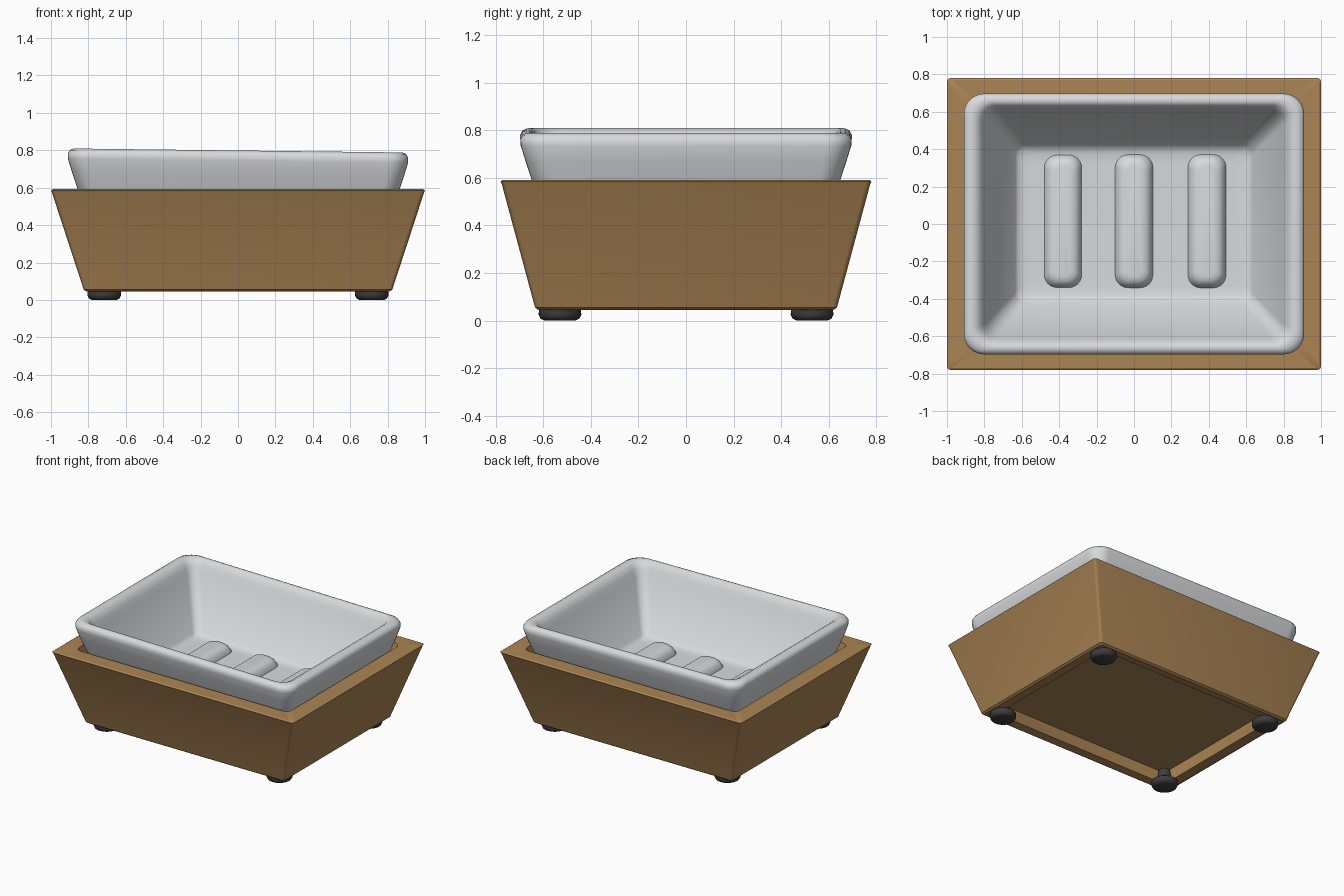
import bpy, bmesh, math

cube = bpy.data.objects.get("Cube")
if cube:
    bpy.data.objects.remove(cube, do_unlink=True)


def material(name, rgb, rough):
    m = bpy.data.materials.new(name)
    m.use_nodes = True
    m.diffuse_color = (*rgb, 1)
    bsdf = m.node_tree.nodes["Principled BSDF"]
    bsdf.inputs["Base Color"].default_value = (*rgb, 1)
    bsdf.inputs["Roughness"].default_value = rough
    return m


wood = material("warm wood", (0.41, 0.235, 0.09), 0.6)
ceramic = material("white ceramic", (0.69, 0.70, 0.72), 0.35)
rubber = material("dark rubber", (0.05, 0.045, 0.048), 0.7)


def rounded_rect(hx, hy, r, z, steps):
    """Points of a rounded rectangle with half sizes hx, hy."""
    pts = []
    for corner, (sx, sy) in enumerate([(1, 1), (-1, 1), (-1, -1), (1, -1)]):
        for i in range(steps + 1):
            a = math.pi / 2 * (corner + i / steps)
            pts.append((sx * (hx - r) + r * math.cos(a),
                        sy * (hy - r) + r * math.sin(a), z))
    return pts


def loft(name, rings, mat, steps=6, angle=35, location=(0, 0, 0), lean=0.0):
    """Skin rings of (half x, half y, corner radius, z) and cap both ends."""
    bm = bmesh.new()
    loops = [[bm.verts.new(p) for p in rounded_rect(*ring, steps)] for ring in rings]
    for a, b in zip(loops, loops[1:]):
        for i in range(len(a)):
            j = (i + 1) % len(a)
            bm.faces.new((a[i], a[j], b[j], b[i]))
    bm.faces.new(loops[0][::-1])
    bm.faces.new(loops[-1])
    for v in bm.verts:
        v.co.z += lean * v.co.x
    bmesh.ops.recalc_face_normals(bm, faces=bm.faces)
    mesh = bpy.data.meshes.new(name)
    bm.to_mesh(mesh)
    bm.free()
    mesh.materials.append(mat)
    obj = bpy.data.objects.new(name, mesh)
    obj.location = location
    bpy.context.collection.objects.link(obj)
    bpy.ops.object.select_all(action="DESELECT")
    obj.select_set(True)
    bpy.context.view_layer.objects.active = obj
    bpy.ops.object.shade_smooth_by_angle(angle=math.radians(angle))
    return obj


# Tapered wooden holder: recessed underside, sloped walls, open top
loft("wooden_holder", [
    (0.73, 0.55, 0.01, 0.13),
    (0.74, 0.56, 0.01, 0.05),
    (0.81, 0.62, 0.015, 0.045),
    (0.825, 0.635, 0.02, 0.055),
    (0.995, 0.775, 0.02, 0.575),
    (1.0, 0.78, 0.02, 0.585),
    (0.99, 0.77, 0.02, 0.592),
    (0.88, 0.665, 0.05, 0.592),
    (0.76, 0.57, 0.05, 0.18),
], wood, steps=4, angle=30)

# Ceramic dish: outer wall, rolled rim, sloped inside and floor
loft("ceramic_dish", [
    (0.72, 0.50, 0.08, 0.28),
    (0.75, 0.53, 0.09, 0.29),
    (0.86, 0.645, 0.09, 0.59),
    (0.89, 0.675, 0.10, 0.68),
    (0.91, 0.695, 0.11, 0.745),
    (0.91, 0.697, 0.11, 0.772),
    (0.90, 0.687, 0.11, 0.790),
    (0.88, 0.67, 0.11, 0.799),
    (0.855, 0.65, 0.10, 0.799),
    (0.83, 0.635, 0.09, 0.787),
    (0.808, 0.615, 0.08, 0.755),
    (0.79, 0.595, 0.07, 0.71),
    (0.635, 0.42, 0.05, 0.375),
    (0.62, 0.40, 0.05, 0.36),
    (0.595, 0.375, 0.05, 0.352),
    (0.55, 0.33, 0.05, 0.35),
], ceramic, steps=8, angle=60, lean=-0.012)

# Three raised drain ridges on the dish floor
for label, x in (("right", -0.38), ("middle", 0.0), ("left", 0.39)):
    loft(label + "_ridge", [
        (0.105, 0.36, 0.07, -0.02),
        (0.10, 0.355, 0.07, 0.005),
        (0.085, 0.34, 0.065, 0.035),
        (0.065, 0.32, 0.05, 0.052),
        (0.04, 0.295, 0.035, 0.057),
    ], ceramic, angle=60, location=(x, 0.015, 0.35))

# Four round feet
for front, sy in (("front", -1), ("back", 1)):
    for side, sx in (("left", 1), ("right", -1)):
        loft(f"{front}_{side}_foot", [
            (0.065, 0.065, 0.064, 0.0),
            (0.082, 0.082, 0.081, 0.008),
            (0.09, 0.09, 0.089, 0.025),
            (0.088, 0.088, 0.087, 0.046),
            (0.05, 0.05, 0.049, 0.07),
            (0.04, 0.04, 0.039, 0.132),
        ], rubber, steps=5, angle=40, location=(sx * 0.715, sy * 0.53, 0))
